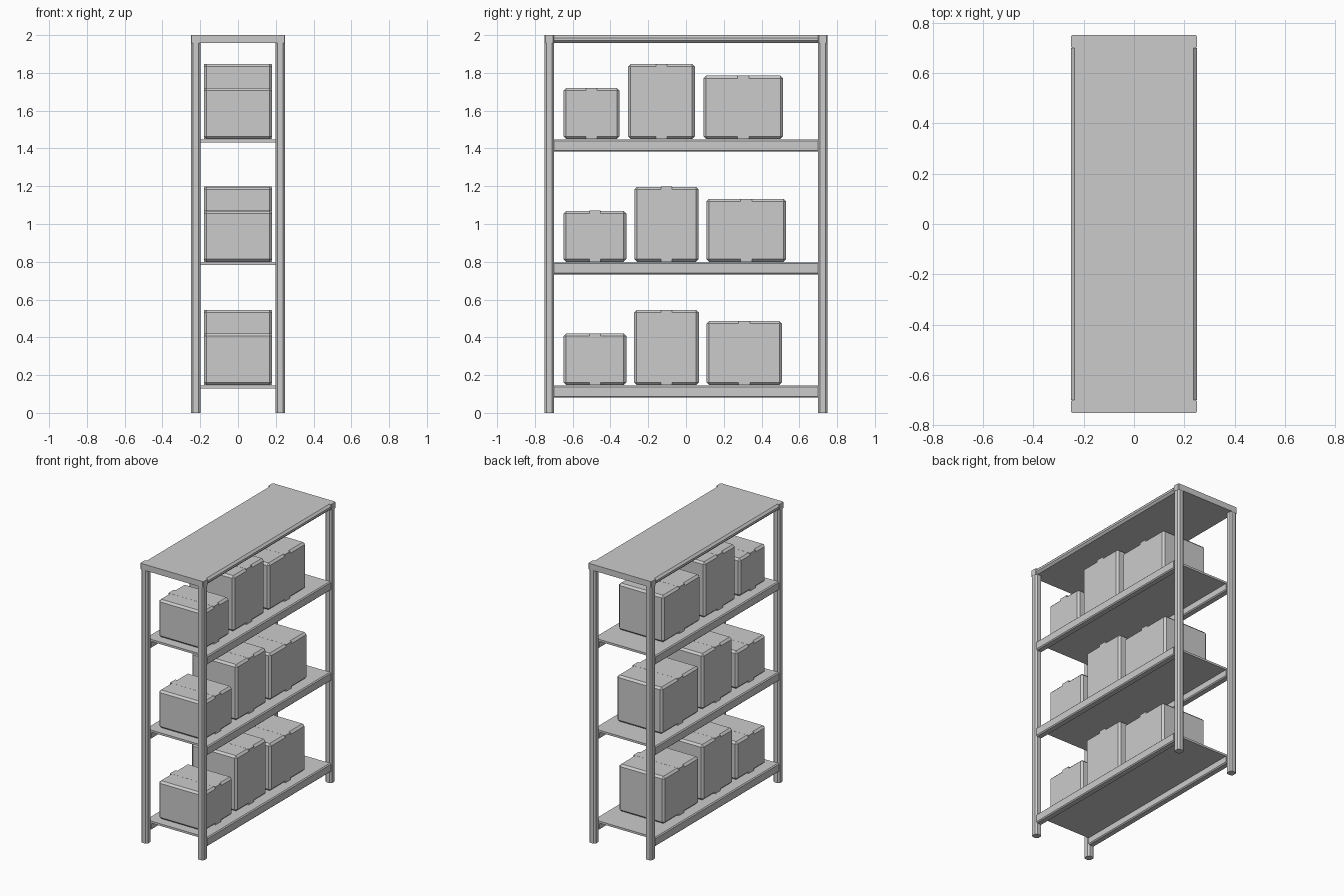
import bpy, bmesh
from mathutils import Matrix, Vector

if "Cube" in bpy.data.objects:
    bpy.data.objects.remove(bpy.data.objects["Cube"])

grey = bpy.data.materials.new("light_grey")
grey.diffuse_color = (0.6, 0.6, 0.6, 1)
grey.use_nodes = True
grey.node_tree.nodes["Principled BSDF"].inputs["Base Color"].default_value = grey.diffuse_color


def block(name, lo, hi, bevel=0.0, along="xyz"):
    """Box between two corners; edges parallel to the given axes are chamfered."""
    lo, hi = Vector(lo), Vector(hi)
    bm = bmesh.new()
    bmesh.ops.create_cube(bm, size=1, matrix=Matrix.Translation((lo + hi) / 2)
                          @ Matrix.Diagonal((hi - lo).to_4d()))
    if bevel:
        def axis(e):
            d = e.verts[1].co - e.verts[0].co
            return "xyz"[max(range(3), key=lambda i: abs(d[i]))]
        edges = [e for e in bm.edges if axis(e) in along]
        bmesh.ops.bevel(bm, geom=edges, offset=bevel, segments=1,
                        affect='EDGES', profile=0.5)
    me = bpy.data.meshes.new(name)
    bm.to_mesh(me)
    bm.free()
    me.materials.append(grey)
    ob = bpy.data.objects.new(name, me)
    bpy.context.collection.objects.link(ob)
    return ob


W, D, POST = 0.25, 0.75, 0.052      # half width, half depth, post size
INNER_X, INNER_Y = W - POST, D - POST

# Corner posts with chamfered vertical edges
for sx in (-1, 1):
    for sy in (-1, 1):
        x0, x1 = sorted((sx * INNER_X, sx * (W - 0.001)))
        y0, y1 = sorted((sy * INNER_Y, sy * (D - 0.001)))
        block("post", (x0, y0, 0), (x1, y1, 1.98), 0.011, "z")

# Top panel: chamfered long edges between square ends
block("top_panel", (-W, -INNER_Y, 1.957), (W, INNER_Y, 2.0), 0.014, "y")
for sy in (-1, 1):
    y0, y1 = sorted((sy * INNER_Y, sy * D))
    block("top_end", (-W, y0, 1.957), (W, y1, 2.0), 0.005, "z")

# Shelf height and its cartons as (y start, y end, top height)
shelves = [
    (0.145, [(-0.648, -0.316, 0.42), (-0.275, 0.068, 0.545), (0.108, 0.508, 0.486)]),
    (0.797, [(-0.648, -0.316, 1.07), (-0.273, 0.066, 1.197), (0.108, 0.530, 1.133)]),
    (1.447, [(-0.648, -0.352, 1.72), (-0.307, 0.047, 1.847), (0.093, 0.513, 1.785)]),
]

for z, cartons in shelves:
    # Thin deck carried by two side beams
    block("shelf_deck", (-0.235, -INNER_Y, z - 0.015), (0.235, INNER_Y, z))
    for sx in (-1, 1):
        x0, x1 = sorted((sx * INNER_X, sx * (W - 0.003)))
        block("shelf_beam", (x0, -INNER_Y, z - 0.064), (x1, INNER_Y, z), 0.007, "y")
    # Chamfered cartons with a square-edged band around the middle
    for y0, y1, top in cartons:
        block("carton", (-0.18, y0, z + 0.003), (0.18, y1, top), 0.014)
        mid = (y0 + y1) / 2
        block("carton_band", (-0.18, mid - 0.03, z + 0.0025),
              (0.18, mid + 0.03, top + 0.0005))
